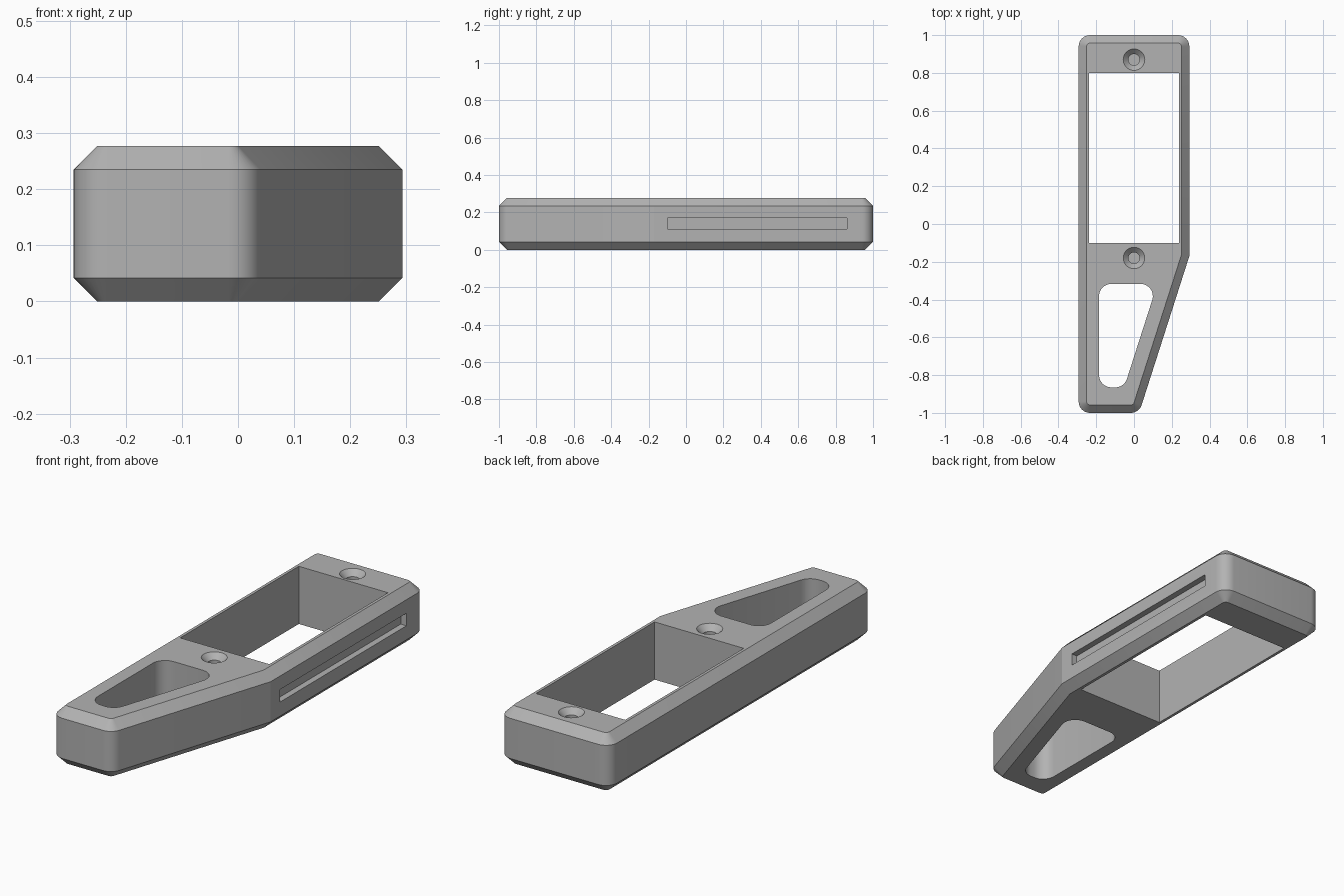
import bpy
import bmesh
import math
from mathutils import Vector

HEIGHT, CHAMFER = 0.277, 0.042

if "Cube" in bpy.data.objects:
    bpy.data.objects.remove(bpy.data.objects["Cube"], do_unlink=True)

grey = bpy.data.materials.new("plain grey")
grey.use_nodes = True
colour = (0.45, 0.45, 0.45, 1)
grey.diffuse_color = colour
grey.node_tree.nodes["Principled BSDF"].inputs["Base Color"].default_value = colour


def inset(corners, d):
    """Move every side of a counter-clockwise polygon inwards by d."""
    result = []
    for i, p in enumerate(corners):
        a = (p - corners[i - 1]).normalized()
        b = (corners[(i + 1) % len(corners)] - p).normalized()
        na, nb = Vector((-a.y, a.x)), Vector((-b.y, b.x))
        result.append(p + (na + nb) * d / (1 + na.dot(nb)))
    return result


def rounded(corners, radii, steps=8):
    """Replace each corner with an arc; a zero radius keeps it sharp."""
    centres = []
    for i, (p, r) in enumerate(zip(corners, radii)):
        if r == 0:
            centres.append(p)
            continue
        a = (p - corners[i - 1]).normalized()
        b = (corners[(i + 1) % len(corners)] - p).normalized()
        na, nb = Vector((-a.y, a.x)), Vector((-b.y, b.x))
        centre = p + (na + nb) * r / (1 + na.dot(nb))
        start = math.atan2(-na.y, -na.x)
        sweep = math.acos(max(-1, min(1, na.dot(nb))))
        for k in range(steps + 1):
            t = start + sweep * k / steps
            centres.append(centre + Vector((math.cos(t), math.sin(t))) * r)
    return centres


def loft(name, rings):
    """Closed solid through (outline, z) rings listed from bottom to top."""
    bm = bmesh.new()
    loops = [[bm.verts.new((p.x, p.y, z)) for p in ring] for ring, z in rings]
    for low, high in zip(loops, loops[1:]):
        for i in range(len(low)):
            j = (i + 1) % len(low)
            bm.faces.new((low[i], low[j], high[j], high[i]))
    bm.faces.new(loops[0][::-1])
    bm.faces.new(loops[-1])
    mesh = bpy.data.meshes.new(name)
    bm.to_mesh(mesh)
    bm.free()
    mesh.materials.append(grey)
    obj = bpy.data.objects.new(name, mesh)
    bpy.context.collection.objects.link(obj)
    return obj


def rectangle(x0, x1, y0, y1):
    return [Vector(p) for p in ((x0, y0), (x1, y0), (x1, y1), (x0, y1))]


def circle(y, r, n=32):
    return [Vector((r * math.cos(k * math.tau / n), y + r * math.sin(k * math.tau / n)))
            for k in range(n)]


# Chamfered plate with one tapering end
outline = [Vector(p) for p in
           ((-0.293, -1), (0.027, -1), (0.293, -0.17), (0.293, 1), (-0.293, 1))]
full = rounded(outline, (0.06, 0.06, 0, 0.06, 0.06))
small = rounded(inset(outline, CHAMFER), (0.018, 0.018, 0, 0.018, 0.018))
body = loft("mounting_plate", [(small, 0), (full, CHAMFER),
                               (full, HEIGHT - CHAMFER), (small, HEIGHT)])

# Large rectangular window and rounded tapering opening, both right through
window = rectangle(-0.237, 0.237, -0.1, 0.8)
taper = [Vector(p) for p in
         ((-0.185, -0.865), (-0.052, -0.865), (0.124, -0.317), (-0.185, -0.317))]
taper = rounded(taper, [0.065] * 4)
cutters = [loft("window_cutter", [(window, -0.1), (window, HEIGHT + 0.1)]),
           loft("taper_cutter", [(taper, -0.1), (taper, HEIGHT + 0.1)])]

# Shallow slot along the left side
slot = rectangle(0.263, 0.4, -0.1, 0.86)
cutters.append(loft("slot_cutter", [(slot, 0.11), (slot, 0.17)]))

# Countersunk blind screw holes
for y in (0.87, -0.18):
    cutters.append(loft("screw_cutter", [
        (circle(y, 0.03), 0.08), (circle(y, 0.03), HEIGHT - 0.027),
        (circle(y, 0.057), HEIGHT), (circle(y, 0.057), HEIGHT + 0.1)]))

# Cut the openings, then drop the cutters
bpy.context.view_layer.objects.active = body
for cutter in cutters:
    cutter.hide_render = True
    mod = body.modifiers.new("cut", "BOOLEAN")
    mod.operation = "DIFFERENCE"
    mod.solver = "EXACT"
    mod.object = cutter
    bpy.ops.object.modifier_apply(modifier=mod.name)
    bpy.data.objects.remove(cutter, do_unlink=True)

bpy.ops.object.select_all(action="DESELECT")
body.select_set(True)
bpy.ops.object.shade_smooth_by_angle(angle=math.radians(15))
